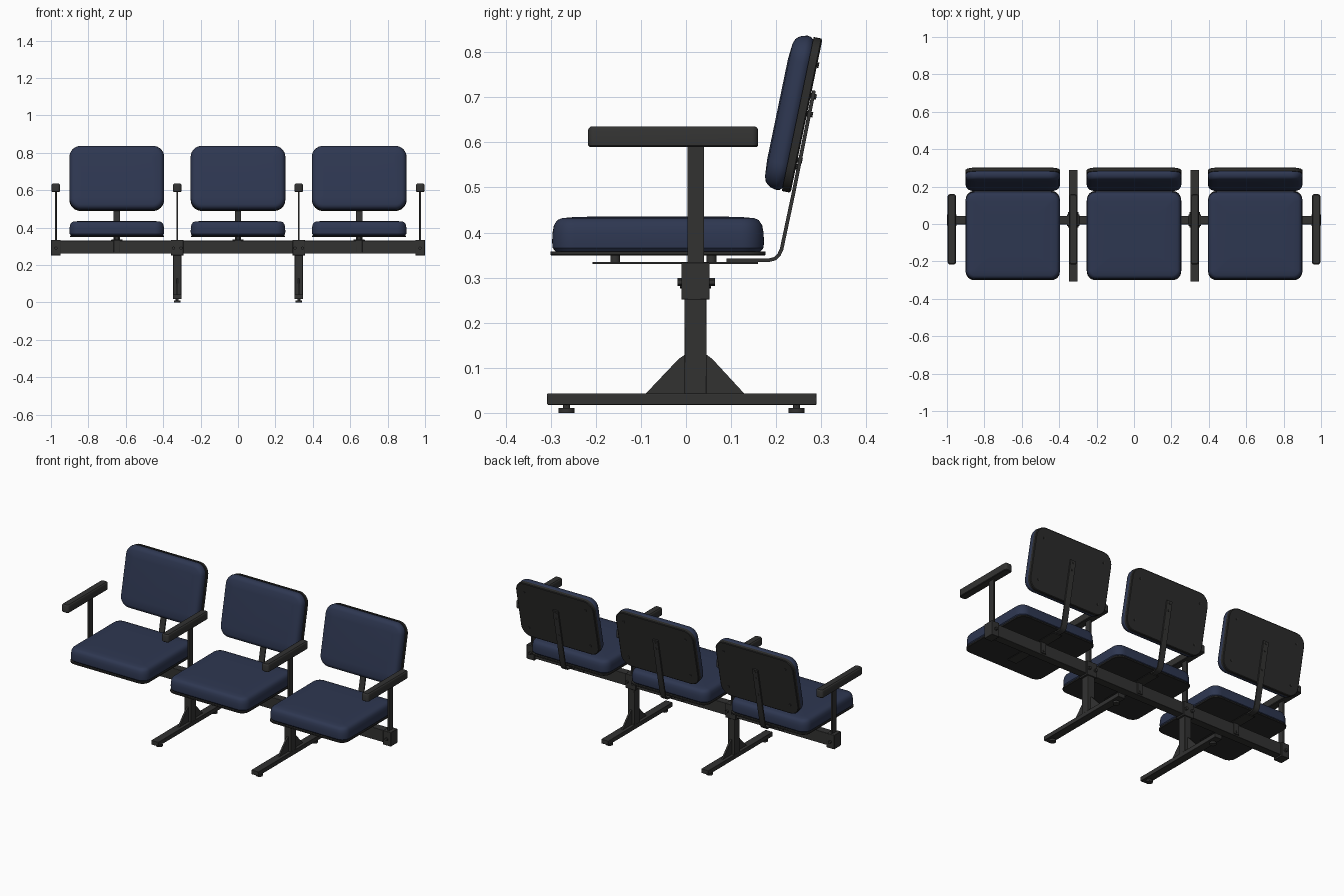
import bpy, bmesh, math
from mathutils import Matrix, Vector

if "Cube" in bpy.data.objects:
    bpy.data.objects.remove(bpy.data.objects["Cube"])


def material(name, rgb):
    m = bpy.data.materials.new(name)
    m.diffuse_color = (*rgb, 1)
    m.use_nodes = True
    m.node_tree.nodes["Principled BSDF"].inputs["Base Color"].default_value = m.diffuse_color
    return m


NAVY = material("navy upholstery", (0.027, 0.038, 0.082))
METAL = material("charcoal metal", (0.032, 0.032, 0.031))
BOARD = material("black board", (0.025, 0.025, 0.024))


def finish(name, bm, mat, matrix=None, bevel=0.0):
    bmesh.ops.recalc_face_normals(bm, faces=bm.faces)
    me = bpy.data.meshes.new(name)
    bm.to_mesh(me)
    bm.free()
    me.materials.append(mat)
    ob = bpy.data.objects.new(name, me)
    bpy.context.collection.objects.link(ob)
    if matrix:
        ob.matrix_world = matrix
    if bevel:
        b = ob.modifiers.new("bevel", 'BEVEL')
        b.width, b.segments = bevel, 2
    bpy.ops.object.select_all(action='DESELECT')
    ob.select_set(True)
    bpy.context.view_layer.objects.active = ob
    bpy.ops.object.shade_smooth_by_angle(angle=math.radians(35))
    return ob


def box(name, x, y, z, mat=METAL, bevel=0.002):
    """Box from (min, max) ranges."""
    bm = bmesh.new()
    bmesh.ops.create_cube(bm, size=1)
    for v in bm.verts:
        for i, (a, b) in enumerate((x, y, z)):
            v.co[i] = (a + b) / 2 + v.co[i] * (b - a)
    return finish(name, bm, mat, bevel=bevel)


def rod(name, a, b, r, mat=METAL, sides=16):
    """Cylinder between two points."""
    a, b = Vector(a), Vector(b)
    bm = bmesh.new()
    bmesh.ops.create_cone(bm, cap_ends=True, segments=sides, radius1=r, radius2=r,
                          depth=(b - a).length)
    rot = (b - a).to_track_quat('Z', 'Y').to_matrix().to_4x4()
    return finish(name, bm, mat, Matrix.Translation((a + b) / 2) @ rot)


def pad(name, w, d, r, levels, mat, matrix):
    """Stack of rounded rectangles; levels are (inset, height)."""
    bm = bmesh.new()
    loops = []
    for inset, z in levels:
        hw, hd, rr = w / 2 - inset, d / 2 - inset, max(r - inset, 0.008)
        ring = []
        for k, (sx, sy) in enumerate(((1, 1), (-1, 1), (-1, -1), (1, -1))):
            for i in range(9):
                t = math.pi / 2 * (k + i / 8)
                ring.append(bm.verts.new((sx * (hw - rr) + rr * math.cos(t),
                                          sy * (hd - rr) + rr * math.sin(t), z)))
        loops.append(ring)
    n = len(loops[0])
    for lo, hi in zip(loops, loops[1:]):
        for i in range(n):
            bm.faces.new((lo[i], lo[(i + 1) % n], hi[(i + 1) % n], hi[i]))
    bm.faces.new(loops[0][::-1])
    bm.faces.new(loops[-1])
    return finish(name, bm, mat, matrix)


def extrude_profile(name, pts, x, width, mat=METAL):
    """Closed (y, z) outline extruded along x, centred on x."""
    bm = bmesh.new()
    f = bm.faces.new([bm.verts.new((x - width / 2, y, z)) for y, z in pts])
    ext = bmesh.ops.extrude_face_region(bm, geom=[f])
    verts = [g for g in ext['geom'] if isinstance(g, bmesh.types.BMVert)]
    bmesh.ops.translate(bm, verts=verts, vec=(width, 0, 0))
    return finish(name, bm, mat)


def strip(path, t):
    """Outline of a flat strip of thickness t following a (y, z) path."""
    left, right = [], []
    for i, p in enumerate(path):
        a, b = Vector(path[max(i - 1, 0)]), Vector(path[min(i + 1, len(path) - 1)])
        d = (b - a).normalized()
        nrm = Vector((-d.y, d.x)) * t / 2
        left.append(tuple(Vector(p) + nrm))
        right.append(tuple(Vector(p) - nrm))
    return left + right[::-1]


# Main cross beam
box("cross_beam", (-0.985, 0.985), (-0.002, 0.044), (0.26, 0.33))

# Seats
for cx in (-0.648, 0.0, 0.648):
    seat_m = Matrix.Translation((cx, -0.062, 0))
    pad("seat_board", 0.503, 0.477, 0.045, [(0.002, 0.349), (0, 0.351), (0, 0.358)], BOARD, seat_m)
    pad("seat_cushion", 0.506, 0.470, 0.05,
        [(0.008, 0.358), (0.001, 0.366), (0, 0.38), (0.001, 0.40), (0.004, 0.416), (0.007, 0.421),
         (0.012, 0.428), (0.022, 0.432), (0.05, 0.4345), (0.12, 0.436)], NAVY, seat_m)
    # support bar with spacers, and the saddle on the beam
    box("seat_support_bar", (cx - 0.03, cx + 0.03), (-0.207, 0.16), (0.330, 0.335), bevel=0.001)
    for y in (-0.157, 0.057):
        rod("seat_spacer", (cx, y, 0.334), (cx, y, 0.351), 0.011)
    box("beam_saddle", (cx - 0.017, cx + 0.017), (-0.008, 0.05), (0.268, 0.333))
    rod("saddle_bolt", (cx, -0.013, 0.282), (cx, 0.055, 0.282), 0.006, sides=6)

    # Tilted backrest: local y runs up the back, local z points forward
    back_m = Matrix.Translation((cx, 0.2675, 0.659)) @ Matrix.Rotation(math.radians(78.3), 4, 'X')
    pad("back_board", 0.506, 0.349, 0.06, [(0.004, 0), (0, 0.003), (0, 0.02)], BOARD, back_m)
    pad("back_cushion", 0.506, 0.349, 0.06,
        [(0.006, 0.02), (0.001, 0.026), (0, 0.034), (0.003, 0.046), (0.007, 0.053),
         (0.013, 0.059), (0.024, 0.063), (0.06, 0.066)], NAVY, back_m)
    # bent bar that carries the back
    path = [(0.09, 0.339), (0.185, 0.339), (0.197, 0.342), (0.206, 0.350),
            (0.212, 0.363), (0.2385, 0.488), (0.284, 0.715)]
    extrude_profile("back_support_bar", strip(path, 0.008), cx, 0.034)
    # screws on the bar and board
    for x, y, h in ((0, 0.045, 0.013), (0, 0.005, 0.013), (0, -0.1, 0.011),
                    (0.2, 0.115, 0.004), (-0.2, 0.115, 0.004),
                    (0.2, -0.115, 0.004), (-0.2, -0.115, 0.004)):
        rod("back_screw", back_m @ Vector((x, y, 0.002)), back_m @ Vector((x, y, -h)), 0.006, sides=8)

# Armrests with flat posts, and clamps on the beam
for x in (-0.974, -0.325, 0.325, 0.974):
    end = abs(x) > 0.5
    pad("armrest", 0.045, 0.377, 0.014,
        [(0.003, 0.590), (0, 0.593), (0, 0.628), (0.002, 0.632), (0.006, 0.635)],
        METAL, Matrix.Translation((x, -0.0285, 0)))
    box("armrest_post", (x - 0.005, x + 0.005), (0.003, 0.040), (0.32, 0.592), bevel=0.001)
    hw = 0.025 if end else 0.033
    box("beam_clamp", (x - hw, x + hw), (-0.01, 0.052), (0.251, 0.334))
    for dx in ((0,) if end else (-0.02, 0.02)):
        rod("clamp_bolt", (x + dx, -0.019, 0.29), (x + dx, 0.064, 0.29), 0.009, sides=6)

# Legs: post, gusset, floor bar and levelling feet
for x in (-0.325, 0.325):
    box("leg_post", (x - 0.022, x + 0.022), (-0.003, 0.046), (0.035, 0.26))
    extrude_profile("leg_gusset", [(-0.09, 0.042), (0.13, 0.042), (0.058, 0.12), (0.047, 0.128),
                                   (-0.004, 0.128), (-0.016, 0.12)], x, 0.01)
    box("floor_bar", (x - 0.023, x + 0.023), (-0.308, 0.29), (0.018, 0.043))
    for y in (-0.265, 0.245):
        rod("foot_stem", (x, y, 0.008), (x, y, 0.02), 0.008)
        rod("foot_pad", (x, y, 0), (x, y, 0.011), 0.018, sides=24)
